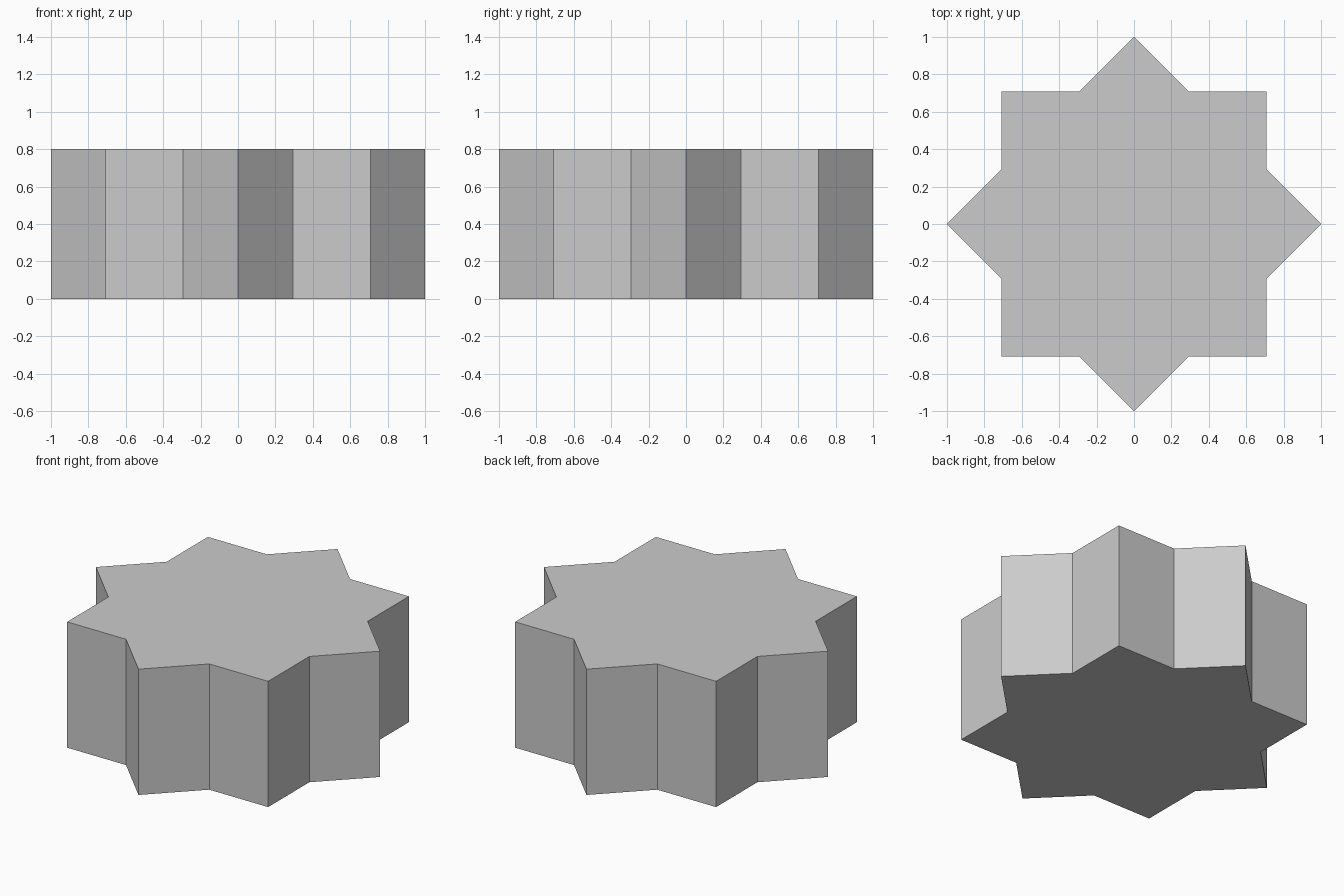
import bpy, bmesh
from math import cos, sin, pi, sqrt

if "Cube" in bpy.data.objects:
    bpy.data.objects.remove(bpy.data.objects["Cube"])

HEIGHT = 0.8
TIP_RADIUS = 1.0
NOTCH_RADIUS = sqrt(2 - sqrt(2))  # where two crossed squares intersect

# Eight-pointed star profile, alternating tips and notches
bm = bmesh.new()
outline = []
for i in range(16):
    r = NOTCH_RADIUS if i % 2 else TIP_RADIUS
    a = i * pi / 8
    outline.append(bm.verts.new((r * cos(a), r * sin(a), 0)))
base = bm.faces.new(outline)

# Extrude the profile into a closed prism
result = bmesh.ops.extrude_face_region(bm, geom=[base], use_keep_orig=True)
top = [v for v in result["geom"] if isinstance(v, bmesh.types.BMVert)]
bmesh.ops.translate(bm, verts=top, vec=(0, 0, HEIGHT))
bmesh.ops.recalc_face_normals(bm, faces=bm.faces)

mesh = bpy.data.meshes.new("star_prism")
bm.to_mesh(mesh)
bm.free()
star = bpy.data.objects.new("star_prism", mesh)
bpy.context.collection.objects.link(star)
